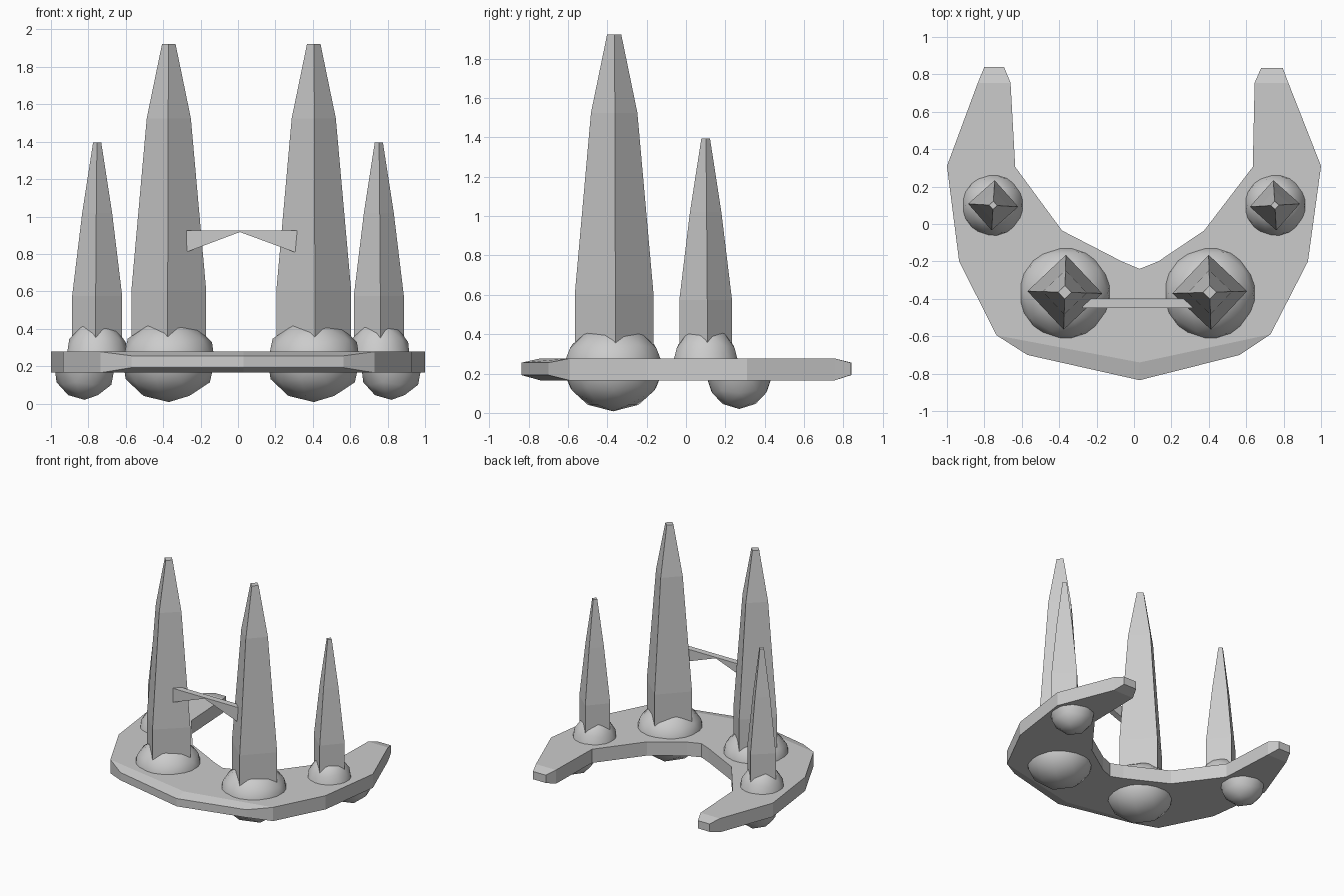
import bpy, bmesh, math

if "Cube" in bpy.data.objects:
    bpy.data.objects.remove(bpy.data.objects["Cube"])

ZB, ZT = 0.165, 0.277   # plate bottom and top


def make_object(name, bm, smooth=False):
    bmesh.ops.recalc_face_normals(bm, faces=bm.faces[:])
    me = bpy.data.meshes.new(name)
    bm.to_mesh(me)
    bm.free()
    for p in me.polygons:
        p.use_smooth = smooth
    ob = bpy.data.objects.new(name, me)
    bpy.context.collection.objects.link(ob)
    return ob


def bridge_rings(bm, rings):
    vs = [[bm.verts.new(p) for p in r] for r in rings]
    n = len(vs[0])
    for a, b in zip(vs, vs[1:]):
        for i in range(n):
            j = (i + 1) % n
            bm.faces.new((a[i], a[j], b[j], b[i]))
    bm.faces.new(vs[0])
    bm.faces.new(vs[-1])


def base_plate():
    # outer outline; an optional second pair is the flat-face point behind a chamfer
    outline = [
        ((-0.835, 0.755),), ((-0.80, 0.84), (-0.835, 0.755)),
        ((-0.695, 0.84), (-0.66, 0.755)), ((-0.66, 0.755),),
        ((-0.635, 0.305),), ((-0.385, -0.035),), ((-0.065, -0.20),), ((0.03, -0.24),),
        ((0.13, -0.20),), ((0.375, -0.035),), ((0.635, 0.305),),
        ((0.645, 0.755),), ((0.68, 0.835), (0.645, 0.755)),
        ((0.795, 0.835), (0.825, 0.755)), ((0.825, 0.755),),
        ((1.0, 0.31),), ((0.93, -0.20),), ((0.73, -0.59),),
        ((0.565, -0.70), (0.73, -0.59)), ((0.03, -0.835), (0.03, -0.74)),
        ((-0.57, -0.70), (-0.735, -0.595)), ((-0.735, -0.595),),
        ((-0.935, -0.20),), ((-1.0, 0.31),),
    ]
    rings = [[], [], [], []]
    for e in outline:
        outer, inner = e[0], e[-1]
        d = 0.027 if len(e) == 2 else 0
        for ring, (x, y), z in zip(rings, (inner, outer, outer, inner),
                                   (ZT, ZT - d * 0.8, ZB + d, ZB)):
            ring.append((x, y, z))
    bm = bmesh.new()
    bridge_rings(bm, rings)
    bmesh.ops.remove_doubles(bm, verts=bm.verts[:], dist=0.001)
    bmesh.ops.triangulate(bm, faces=[f for f in bm.faces if len(f.verts) > 4])
    make_object("base_plate", bm)


def tower(name, x, y, profile, turn):
    # four-sided spire set corner-forward
    rings = []
    for r, z in profile:
        rings.append([(x + r * math.cos(turn + k * math.pi / 2),
                       y + r * math.sin(turn + k * math.pi / 2), z) for k in range(4)])
    bm = bmesh.new()
    bridge_rings(bm, rings)
    make_object(name, bm)


def dome(name, x, y, z, r, h, keep=0):
    # coarse ball; keep = 1 upper half, -1 lower half, 0 whole
    bm = bmesh.new()
    bmesh.ops.create_icosphere(bm, subdivisions=2, radius=1)
    if keep:
        bmesh.ops.delete(bm, geom=[v for v in bm.verts if v.co.z * keep < -0.1],
                         context='VERTS')
    for v in bm.verts:
        v.co = (x + v.co.x * r, y + v.co.y * r, z + v.co.z * h)
    make_object(name, bm, True)


base_plate()

tall = [(0.2, 0.25), (0.2, 0.605), (0.118, 1.525), (0.036, 1.923)]
short = [(0.134, 0.25), (0.134, 0.575), (0.08, 1.02), (0.022, 1.395)]
for side, s, tx in (("left", -1, -0.37), ("right", 1, 0.405)):
    # tall front towers on full domes
    tower(f"{side}_tall_tower", tx, -0.365, tall, s * 0.03)
    dome(f"{side}_tall_dome", tx, -0.37, 0.23, 0.258, 0.222)
    # short rear towers with a dome above and an offset one below
    tower(f"{side}_short_tower", s * 0.753, 0.10, short, s * 0.06)
    dome(f"{side}_short_dome", s * 0.755, 0.10, 0.23, 0.173, 0.22, 1)
    dome(f"{side}_under_dome", s * 0.82, 0.27, 0.19, 0.168, 0.17, -1)

# bow-shaped bridge between the tall towers
bm = bmesh.new()
prof = [(-0.275, 0.925), (-0.275, 0.81), (0.01, 0.917), (0.315, 0.805),
        (0.315, 0.925), (0.01, 0.925)]
bridge_rings(bm, [[(x, y, z) for x, z in prof] for y in (-0.448, -0.398)])
make_object("bridge", bm)
